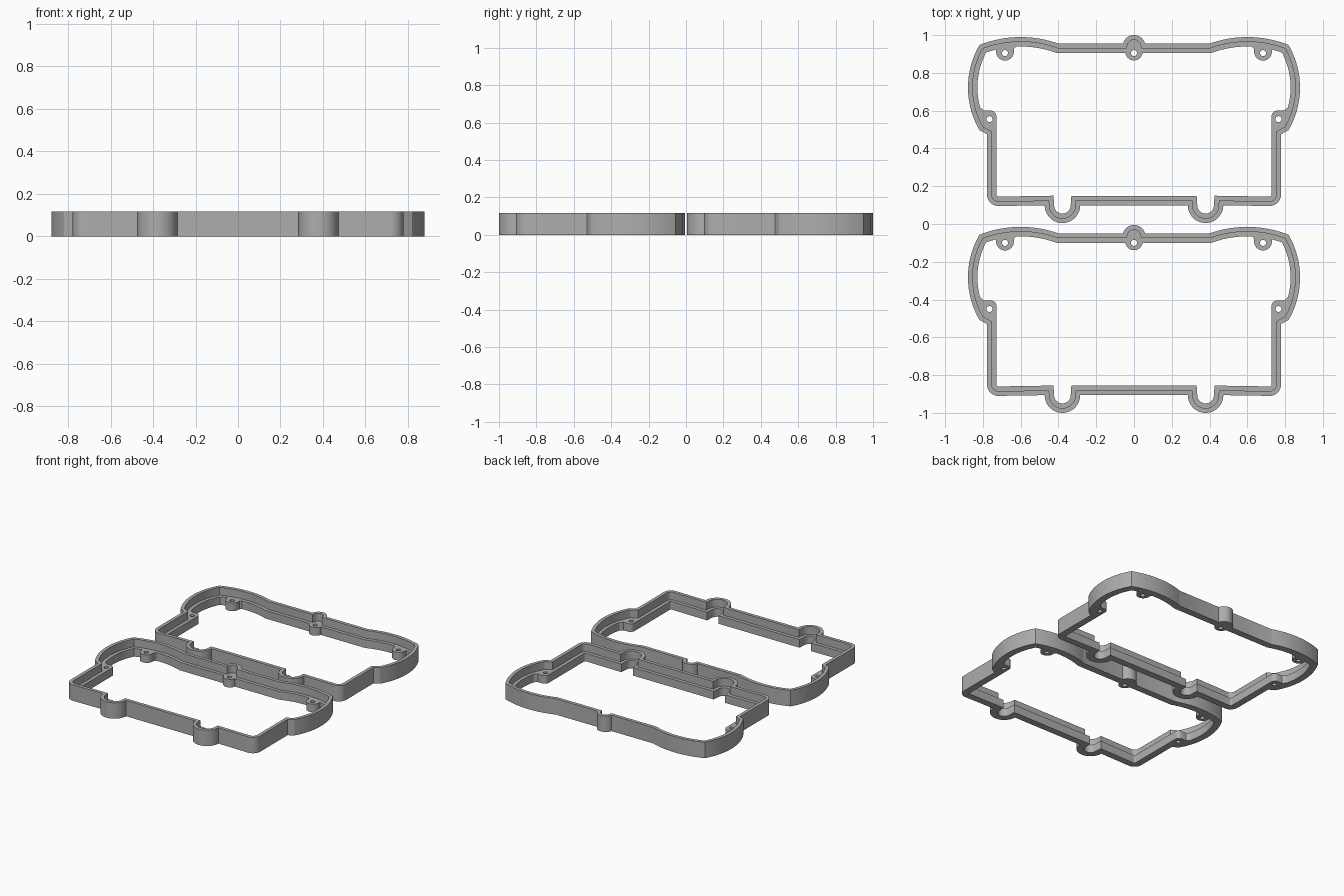
import bpy, bmesh, math
from mathutils import Vector

if "Cube" in bpy.data.objects:
    bpy.data.objects.remove(bpy.data.objects["Cube"])

HEIGHT, LEDGE_Z, STEP = 0.118, 0.06, 0.025

grey = bpy.data.materials.new("grey plastic")
grey.diffuse_color = (0.42, 0.42, 0.42, 1)
grey.use_nodes = True
grey.node_tree.nodes["Principled BSDF"].inputs["Base Color"].default_value = grey.diffuse_color


def arc(cx, cy, r, a0, a1, n=16):
    return [(cx + r * math.cos(math.radians(a0 + (a1 - a0) * i / n)),
             cy + r * math.sin(math.radians(a0 + (a1 - a0) * i / n))) for i in range(n + 1)]


def bow(p, q, sag, n=24):
    """Circular arc from p to q, bulging to the left of travel."""
    p, q = Vector(p), Vector(q)
    c = (q - p).length
    r = (c * c / 4 + sag * sag) / (2 * sag)
    d = (q - p).normalized()
    left = Vector((-d.y, d.x))
    centre = (p + q) / 2 + left * (sag - r)
    half = math.asin(c / 2 / r)
    out = []
    for i in range(n + 1):
        a = -half + 2 * half * i / n
        out.append(tuple(centre + d * r * math.sin(a) + left * r * math.cos(a)))
    return out


def mirrored(half):
    """Close a right half around x = 0."""
    return half + [(-x, y) for x, y in reversed(half) if x > 1e-4]


def inset(loop, dist):
    """Mitred inward offset of a clockwise loop."""
    out, n = [], len(loop)
    for i in range(n):
        a, b, c = (Vector(loop[(i + k) % n]) for k in (-1, 0, 1))
        d1, d2 = (b - a).normalized(), (c - b).normalized()
        n1, n2 = Vector((d1.y, -d1.x)), Vector((d2.y, -d2.x))
        out.append(tuple(b + (n1 + n2) * dist / (1 + n1.dot(n2))))
    return out


def splice(loop, test, pts):
    """Replace the points that pass the test with pts."""
    hits = [i for i, p in enumerate(loop) if test(*p)]
    return loop[:hits[0]] + pts + loop[hits[-1] + 1:]


# Outer outline, right half from top centre clockwise
half = arc(0, 0.94, 0.06, 90, 14.5)                         # centre boss
half += bow((0.40, 0.955), (0.818, 0.948), 0.038)           # top shoulder
half += bow((0.818, 0.948), (0.818, 0.497), 0.061)[1:]      # bulging side
half += [(0.778, 0.475)]
half += arc(0.718, 0.155, 0.06, 0, -90, 10)                 # lower corner
half += arc(0.379, 0.099, 0.094, 0, -180, 24)               # bottom boss
outer = mirrored(half)
middle = inset(outer, STEP)

# Inner outline with screw lugs
inner = inset(outer, 2 * STEP)[:len(half)]
inner = splice(inner, lambda x, y: y > 0.8 and x < 0.06, arc(0, 0.912, 0.046, -90, -9))
inner = splice(inner, lambda x, y: y > 0.8 and 0.63 < x < 0.736,
               [(0.636, 0.927)] + arc(0.683, 0.912, 0.047, 180, 360) + [(0.73, 0.924)])
inner = splice(inner, lambda x, y: 0.45 < y < 0.602 and x > 0.7,
               [(0.795, 0.6)] + arc(0.758, 0.57, 0.03, 90, 180, 8))
inner = mirrored(inner)

# Screw holes
holes = [arc(x, y, 0.016, 0, 360, 20)[:-1] for x, y in
         ((0, 0.905), (0.683, 0.905), (-0.683, 0.905), (0.765, 0.555), (-0.765, 0.555))]


def build_frame(name, shift):
    bm = bmesh.new()

    def ring(loop, z):
        vs = [bm.verts.new((x, y + shift, z)) for x, y in loop]
        return vs, [bm.edges.new((vs[i - 1], vs[i])) for i in range(len(vs))]

    def wall(a, b):
        for i in range(len(a[0])):
            bm.faces.new((a[0][i - 1], a[0][i], b[0][i], b[0][i - 1]))

    def cap(rings, up):
        edges = [e for r in rings for e in r[1]]
        bmesh.ops.triangle_fill(bm, edges=edges, use_beauty=True, normal=(0, 0, up))

    out_low, out_top = ring(outer, 0), ring(outer, HEIGHT)
    mid_top, mid_low = ring(middle, HEIGHT), ring(middle, LEDGE_Z)
    in_top, in_low = ring(inner, LEDGE_Z), ring(inner, 0)
    hole_top = [ring(h, LEDGE_Z) for h in holes]
    hole_low = [ring(h, 0) for h in holes]
    cap([out_top, mid_top], 1)                   # rim
    cap([mid_low, in_top] + hole_top, 1)         # ledge and lugs
    cap([out_low, in_low] + hole_low, -1)        # underside
    for a, b in [(out_low, out_top), (mid_top, mid_low), (in_top, in_low)] + list(zip(hole_top, hole_low)):
        wall(a, b)
    bmesh.ops.recalc_face_normals(bm, faces=bm.faces)
    mesh = bpy.data.meshes.new(name)
    bm.to_mesh(mesh)
    bm.free()
    mesh.materials.append(grey)
    ob = bpy.data.objects.new(name, mesh)
    bpy.context.collection.objects.link(ob)
    bpy.ops.object.select_all(action='DESELECT')
    ob.select_set(True)
    bpy.context.view_layer.objects.active = ob
    bpy.ops.object.shade_smooth_by_angle(angle=math.radians(30))


build_frame("rear_frame", 0)
build_frame("front_frame", -1.005)
